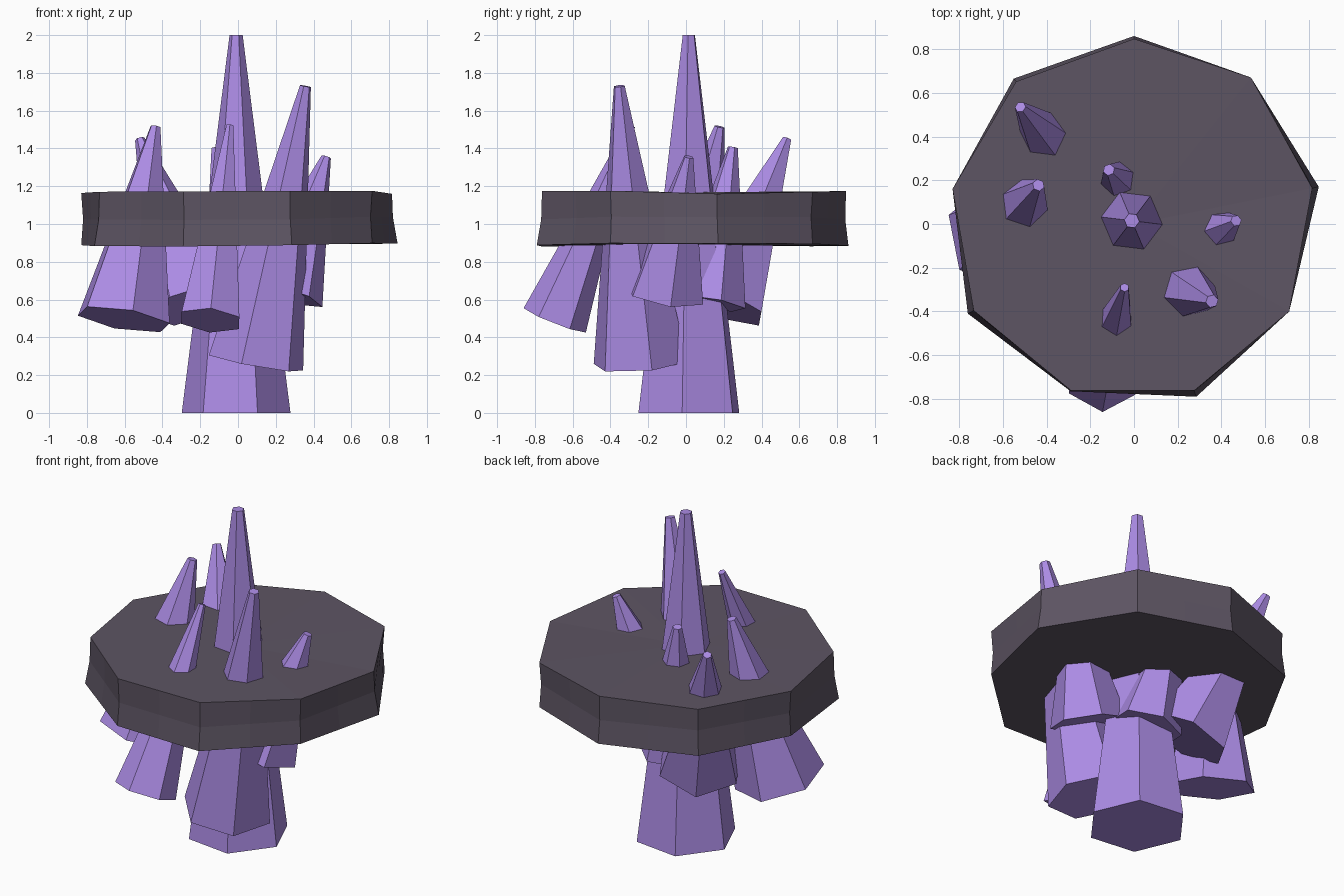
import bpy, bmesh, math, random
from mathutils import Vector

if "Cube" in bpy.data.objects:
    bpy.data.objects.remove(bpy.data.objects["Cube"])

random.seed(4)


def material(name, rgb):
    m = bpy.data.materials.new(name)
    m.diffuse_color = (*rgb, 1)
    m.use_nodes = True
    m.node_tree.nodes["Principled BSDF"].inputs["Base Color"].default_value = m.diffuse_color
    return m


CRYSTAL = material("crystal_purple", (0.41, 0.26, 0.78))
STONE = material("dark_stone", (0.11, 0.09, 0.125))


def finish(bm, name, mat):
    bmesh.ops.recalc_face_normals(bm, faces=bm.faces)
    mesh = bpy.data.meshes.new(name)
    bm.to_mesh(mesh)
    bm.free()
    mesh.materials.append(mat)
    obj = bpy.data.objects.new(name, mesh)
    bpy.context.collection.objects.link(obj)
    return obj


def crystal(name, base, tip, r_base, r_tip, phase):
    """Six-sided tapered shard from base centre to tip centre."""
    base, tip = Vector(base), Vector(tip)
    tilt = Vector((0, 0, 1)).rotation_difference(tip - base)
    bm = bmesh.new()
    rings = []
    for centre, r in ((base, r_base), (tip, r_tip)):
        ring = []
        for k in range(6):
            a = math.radians(phase + 60 * k)
            ring.append(bm.verts.new(centre + tilt @ Vector((r * math.cos(a), r * math.sin(a), 0))))
        rings.append(ring)
    lo, hi = rings
    for k in range(6):
        j = (k + 1) % 6
        bm.faces.new((lo[k], lo[j], hi[j], hi[k]))
    bm.faces.new(lo[::-1])
    bm.faces.new(hi)
    return finish(bm, name, CRYSTAL)


# Stone disc: uneven nonagon with halfway points on every side and a middle ring
corners = [(0.0, 0.86), (-0.55, 0.665), (-0.83, 0.16), (-0.76, -0.41), (-0.29, -0.765),
           (0.285, -0.79), (0.71, -0.40), (0.845, 0.17), (0.535, 0.67)]
top_scale = [0.985, 0.98, 1.0, 0.965, 0.995, 0.965, 1.0, 0.965, 1.0]

bm = bmesh.new()
rings = []
for z, level in ((0.89, 0), (1.03, 0.5), (1.168, 1)):
    pts = []
    for (x, y), s in zip(corners, top_scale):
        f = 1 + (s - 1) * level - (0.012 if level == 0.5 else 0)
        pts.append(Vector((x * f, y * f, z + random.uniform(-0.01, 0.01))))
    ring = []
    for i, p in enumerate(pts):
        mid = (p + pts[(i + 1) % 9]) / 2
        ring += [bm.verts.new(p), bm.verts.new(mid)]
    rings.append(ring)
for lo, hi in zip(rings, rings[1:]):
    for i in range(18):
        j = (i + 1) % 18
        bm.faces.new((lo[i], lo[j], hi[j], hi[i]))
for ring, z in ((rings[0], 0.89), (rings[2], 1.168)):
    hub = bm.verts.new((0, 0, z))
    for i in range(18):
        bm.faces.new((ring[i], ring[(i + 1) % 18], hub))
finish(bm, "stone_disc", STONE)

# Crystals: name, base centre, tip centre, base radius, tip radius, turn
shards = [
    ("main_crystal", (-0.01, 0.015, 0.0), (-0.01, 0.015, 2.0), 0.29, 0.035, -7),
    ("tall_front_right_crystal", (0.095, -0.24, 0.265), (0.357, -0.353, 1.73), 0.26, 0.03, 13),
    ("left_crystal", (-0.605, -0.05, 0.495), (-0.437, 0.178, 1.515), 0.26, 0.028, 40),
    ("front_crystal", (-0.147, -0.695, 0.49), (-0.043, -0.29, 1.52), 0.177, 0.021, 30),
    ("right_crystal", (0.24, -0.11, 0.63), (0.467, 0.015, 1.355), 0.22, 0.026, 9),
    ("back_left_crystal", (-0.23, 0.19, 0.575), (-0.52, 0.535, 1.45), 0.25, 0.026, 0),
    ("back_crystal", (0.01, 0.115, 0.58), (-0.115, 0.248, 1.405), 0.205, 0.027, 20),
]
for s in shards:
    crystal(*s)
